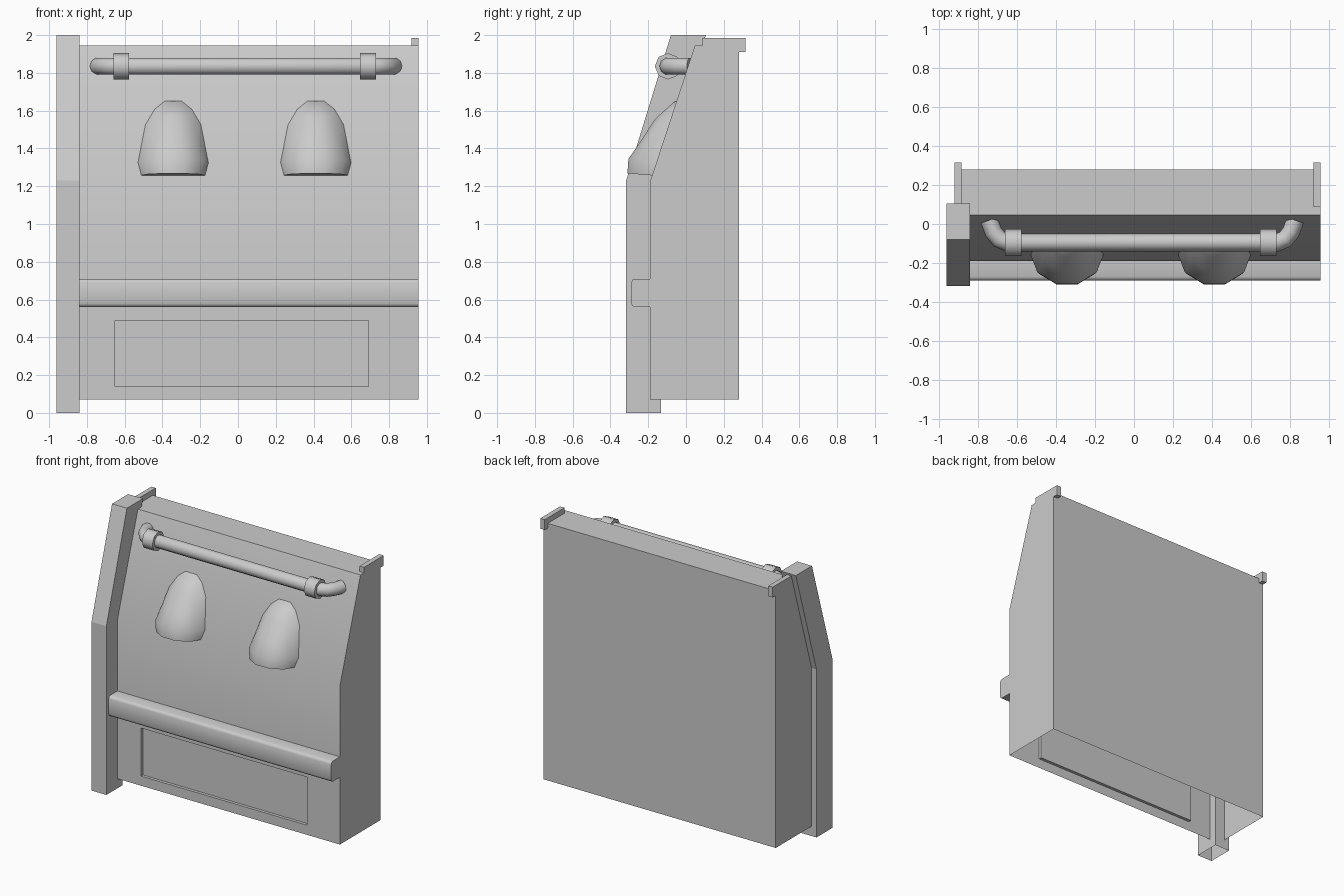
import bpy, bmesh, math
from mathutils import Vector

if "Cube" in bpy.data.objects:
    bpy.data.objects.remove(bpy.data.objects["Cube"])

MID = 0.0175           # middle of the panel in x
LEFT, RIGHT = -0.92, 0.955


def finish(name, bm, angle=30):
    bmesh.ops.recalc_face_normals(bm, faces=bm.faces[:])
    me = bpy.data.meshes.new(name)
    bm.to_mesh(me)
    bm.free()
    ob = bpy.data.objects.new(name, me)
    bpy.context.collection.objects.link(ob)
    smooth(ob, angle)
    return ob


def smooth(ob, angle=30):
    bpy.ops.object.select_all(action='DESELECT')
    ob.select_set(True)
    bpy.context.view_layer.objects.active = ob
    bpy.ops.object.shade_smooth_by_angle(angle=math.radians(angle))


def prism(profile, x0, x1, open_bottom=False):
    """Extrude a (y, z) outline along x; edge 0-1 is the bottom."""
    bm = bmesh.new()
    a = [bm.verts.new((x0, y, z)) for y, z in profile]
    b = [bm.verts.new((x1, y, z)) for y, z in profile]
    bm.faces.new(a)
    bm.faces.new(b[::-1])
    n = len(profile)
    for i in range(1 if open_bottom else 0, n):
        j = (i + 1) % n
        bm.faces.new((a[i], b[i], b[j], a[j]))
    return bm


# Wall body: hollow, open underneath, with a recessed lower panel
bm = prism([(-0.19, 0.07), (0.28, 0.07), (0.28, 1.945), (0.047, 1.945),
            (-0.19, 1.225)], LEFT, RIGHT, open_bottom=True)
for co, no in (((0, 0, 0.14), (0, 0, 1)), ((0, 0, 0.49), (0, 0, 1)),
               ((-0.65, 0, 0), (1, 0, 0)), ((0.69, 0, 0), (1, 0, 0))):
    bm.normal_update()
    front = [f for f in bm.faces if all(abs(v.co.y + 0.19) < 1e-4 for v in f.verts)]
    geom = set(front)
    for f in front:
        geom.update(f.edges)
        geom.update(f.verts)
    bmesh.ops.bisect_plane(bm, geom=list(geom), plane_co=co, plane_no=no)
panel = [f for f in bm.faces
         if (f.calc_center_median() - Vector((0.02, -0.19, 0.315))).length < 0.02]
ext = bmesh.ops.extrude_discrete_faces(bm, faces=panel)["faces"]
bmesh.ops.translate(bm, vec=(0, 0.022, 0), verts=[v for f in ext for v in f.verts])
finish("wall_body", bm)

# Side post following the wall's bend, open underneath
finish("side_post", prism([(-0.317, 0), (-0.132, 0), (-0.132, 1.225), (0.105, 2.0),
                           (-0.08, 2.0), (-0.317, 1.23)], -0.96, -0.84,
                          open_bottom=True), 10)

# Bumper rail with rounded front edges
finish("bumper_rail", prism([(-0.27, 0.56), (-0.18, 0.56), (-0.18, 0.71), (-0.27, 0.71),
                             (-0.284, 0.704), (-0.29, 0.69), (-0.29, 0.58),
                             (-0.284, 0.566)], LEFT, RIGHT), 50)

# Top corner brackets hooked over the back edge
for name, x0 in (("left_bracket", LEFT), ("right_bracket", RIGHT - 0.036)):
    finish(name, prism([(0.278, 1.91), (0.315, 1.91), (0.315, 1.985), (0.088, 1.985),
                        (0.088, 1.943), (0.278, 1.943)], x0, x0 + 0.036))

# Pipe handrail, bent back into the wall at both ends
PX, PZ, PY = 0.042, 1.835, -0.095
half = [(0.783, 0.02), (0.762, -0.04), (0.732, -0.078), (0.69, PY)]
path = [(PX - x, y) for x, y in half] + [(PX + x, y) for x, y in reversed(half)]
cu = bpy.data.curves.new("pipe_rail", 'CURVE')
cu.dimensions = '3D'
cu.bevel_depth = 0.046
cu.bevel_resolution = 3
cu.use_fill_caps = True
sp = cu.splines.new('POLY')
sp.points.add(len(path) - 1)
for p, (x, y) in zip(sp.points, path):
    p.co = (x, y, PZ, 1)
pipe = bpy.data.objects.new("pipe_rail", cu)
bpy.context.collection.objects.link(pipe)
bpy.ops.object.select_all(action='DESELECT')
pipe.select_set(True)
bpy.context.view_layer.objects.active = pipe
bpy.ops.object.convert(target='MESH')
smooth(bpy.context.object, 50)

# Octagonal collars on the pipe
for name, x in (("left_collar", -0.618), ("right_collar", 0.688)):
    ring = [(PY + 0.07 * math.cos(k * math.pi / 4), PZ + 0.07 * math.sin(k * math.pi / 4))
            for k in range(8)]
    finish(name, prism(ring, x - 0.042, x + 0.042), 50)

# Bullet-shaped hoods: half rings (half width, wall z, front y, front z)
RINGS = [(0.05, 1.65, -0.06, 1.65), (0.10, 1.61, -0.165, 1.555),
         (0.148, 1.53, -0.245, 1.43), (0.188, 1.325, -0.305, 1.345),
         (0.17, 1.257, -0.31, 1.268)]
SEG = 5
for name, cx in (("left_hood", -0.343), ("right_hood", 0.412)):
    bm = bmesh.new()
    rows = []
    for hw, zw, fy, fz in RINGS:
        yw = -0.19 + 0.237 * (zw - 1.225) / 0.72 + 0.004
        row = []
        for k in range(SEG + 1):
            a = math.pi * k / SEG
            t = math.sin(a) / math.sin(2 * math.pi / SEG)
            row.append(bm.verts.new((cx - hw * math.cos(a), yw + (fy - yw) * t,
                                     zw + (fz - zw) * t)))
        rows.append(row)
    for r, s in zip(rows, rows[1:]):
        for k in range(SEG):
            bm.faces.new((r[k], s[k], s[k + 1], r[k + 1]))
    bm.faces.new(rows[0])
    bm.faces.new(rows[-1][::-1])
    finish(name, bm, 60)
